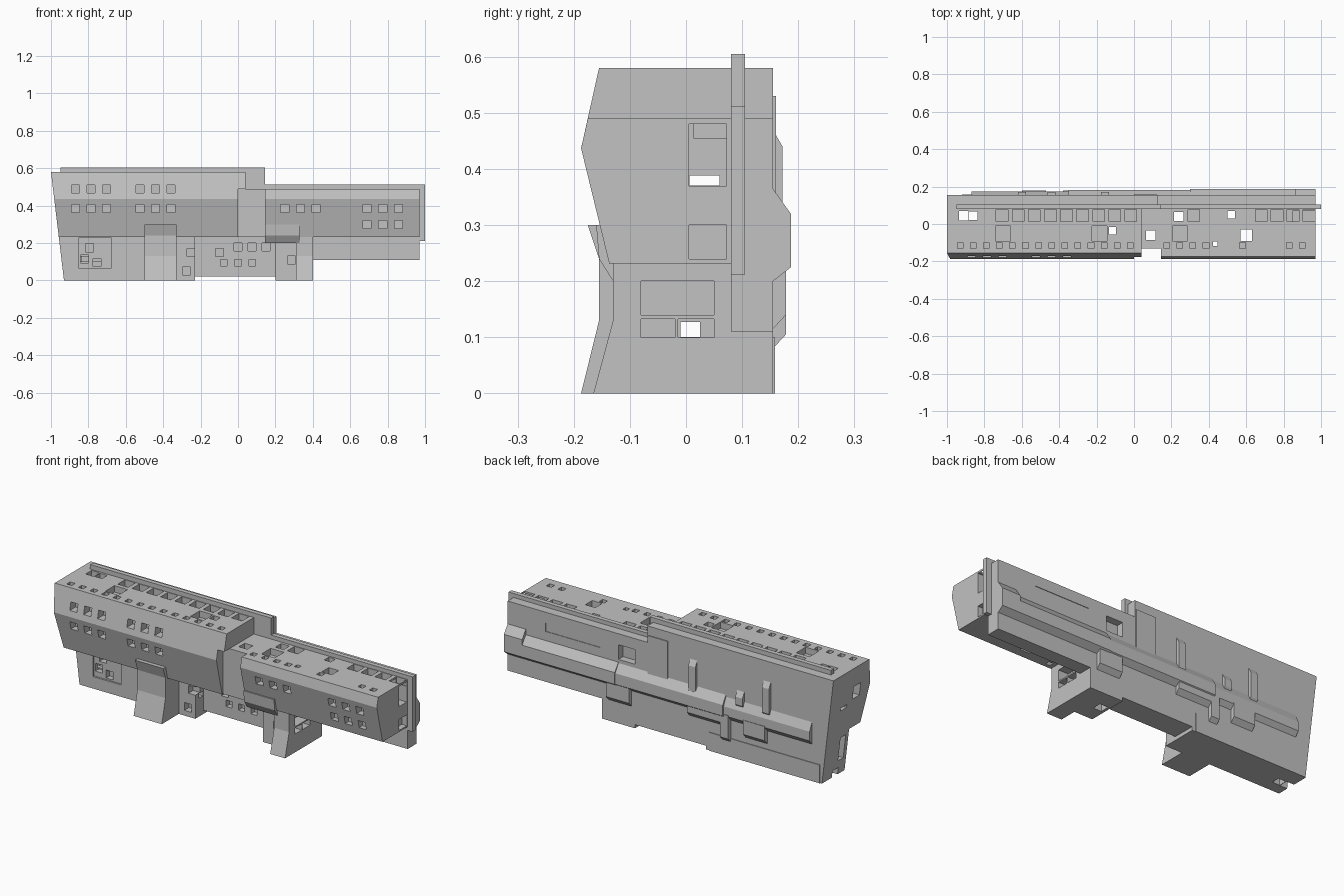
import bpy
import bmesh

cube = bpy.data.objects.get("Cube")
if cube:
    bpy.data.objects.remove(cube, do_unlink=True)

grey = bpy.data.materials.new("concrete grey")
grey.use_nodes = True
grey.diffuse_color = (0.54, 0.54, 0.54, 1)
grey.node_tree.nodes["Principled BSDF"].inputs["Base Color"].default_value = grey.diffuse_color

# Shared levels (z), wall planes (y) and stations (x)
TALL_ROOF, LOW_ROOF, BELT, SKIRT, GROUND = 0.58, 0.49, 0.437, 0.232, 0
BACK, NOSE, WALL, END_WALL, RECESS = 0.155, -0.187, -0.13, -0.04, 0.03
OUTSIDE, INSIDE = 0.3, -0.13
LEFT, RIGHT = -1, 0.97
TALL_END, LOW_START = 0.04, 0.145
BUTTRESS_START, BUTTRESS_END = -0.5, -0.33
END_BLOCK_END, LEG_START, FLARE_START, LEG_END = -0.23, 0.2, 0.31, 0.4
END_LEAN = 0.12
WINDOW, WINDOW_STEP = 0.043, 0.084


def span(centre, width):
    return centre - width / 2, centre + width / 2


def row(start, step, count):
    return [start + step * i for i in range(count)]


def finish(name, bm):
    bmesh.ops.recalc_face_normals(bm, faces=bm.faces)
    mesh = bpy.data.meshes.new(name)
    bm.to_mesh(mesh)
    bm.free()
    mesh.materials.append(grey)
    obj = bpy.data.objects.new(name, mesh)
    bpy.context.collection.objects.link(obj)
    return obj


def add_prism(bm, profile, start, end, lean=0):
    """Extrude a (y, z) profile along x; lean slopes the start face inward."""
    first = [bm.verts.new((start + (TALL_ROOF - z) * lean, y, z)) for y, z in profile]
    last = [bm.verts.new((end, y, z)) for y, z in profile]
    bm.faces.new(first)
    bm.faces.new(reversed(last))
    for i in range(len(profile)):
        bm.faces.new((first[i - 1], last[i - 1], last[i], first[i]))


def add_box(bm, x, y, z):
    front, back = y
    bottom, top = z
    add_prism(bm, [(front, bottom), (back, bottom), (back, top), (front, top)], *x)


def prism(name, profile, start, end, lean=0):
    bm = bmesh.new()
    add_prism(bm, profile, start, end, lean)
    return finish(name, bm)


def box(name, x, y, z):
    bm = bmesh.new()
    add_box(bm, x, y, z)
    return finish(name, bm)


def upper_profile(roof, brow):
    """Wedge-fronted section that leans out to the belt and back in below."""
    return [(BACK, roof), (brow, roof), (NOSE, BELT), (-0.137, SKIRT), (BACK, SKIRT)]


def flared_profile(front, top, foot, back):
    """Upright section whose foot kicks forward."""
    return [(back, top), (front, top), (front, -WALL), (foot, GROUND), (back, GROUND)]


# Main volumes
bodies = [
    prism("tall_upper_block", upper_profile(TALL_ROOF, WALL - 0.025), LEFT, TALL_END, END_LEAN),
    prism("low_upper_block", upper_profile(LOW_ROOF, -0.175), LOW_START, RIGHT),
    box("link_block", (TALL_END, LOW_START), (WALL, BACK), (SKIRT, LOW_ROOF)),
    prism("lower_end_block", [(BACK, SKIRT), (END_WALL, SKIRT), (END_WALL, GROUND), (BACK, GROUND)],
          LEFT, END_BLOCK_END, END_LEAN),
    box("lower_middle_block", (END_BLOCK_END, LEG_START), (RECESS, BACK), (0.02, SKIRT)),
    box("leg_side_block", (LEG_START, FLARE_START), (-0.07, BACK), (GROUND, SKIRT)),
    prism("lower_leg", flared_profile(WALL, SKIRT, -0.165, BACK), FLARE_START, LEG_END),
    box("lower_rear_wall", (LEG_END, RIGHT), (0.08, BACK), (0.11, SKIRT)),
]

# Openings, gathered in one cutter
cut = bmesh.new()


def front_window(x, z, inner, size=WINDOW):
    add_box(cut, span(x, size), (-OUTSIDE, inner), span(z, size))


# Front windows on the upper blocks
for first in (-0.87, -0.525):
    for x in row(first, WINDOW_STEP, 3):
        for z in (LOW_ROOF, 0.385):
            front_window(x, z, INSIDE)
for x in row(0.25, WINDOW_STEP, 3):
    front_window(x, 0.385, INSIDE)
for x in row(0.69, WINDOW_STEP, 3):
    front_window(x, 0.385, INSIDE)
    front_window(x, 0.3, -0.12)

# Recessed front panel with windows, then the small lower windows
add_box(cut, (-0.85, -0.68), (-OUTSIDE, END_WALL + 0.01), (0.065, SKIRT - 0.002))
for x, z in ((-0.795, 0.175), (-0.82, 0.115), (-0.755, 0.095), (-0.275, 0.05), (-0.25, 0.15)):
    front_window(x, z, 0)
front_window(0.285, 0.11, END_WALL)
front_window(-0.1, 0.15, 0.06)
for x in row(-0.075, 0.075, 3):
    front_window(x, 0.095, 0.06, 0.035)
    front_window(x + 0.075, 0.18, 0.06)

# Stepped corner of the tall block beside the link
add_box(cut, (0, TALL_END + 0.01), (-OUTSIDE, WALL), (GROUND, LOW_ROOF))


# Roof skylights: a wide rear row, three large ones, a small front row
def skylight(x, y, size):
    roof = TALL_ROOF if x < TALL_END else LOW_ROOF
    add_box(cut, span(x, size), span(y, size), (roof - 0.035, roof + 0.02))


for x in row(-0.705, 0.086, 9) + row(0.68, 0.085, 4) + [0.32]:
    skylight(x, 0.045, 0.063)
for x in (-0.7, -0.185, 0.245):
    skylight(x, -0.05, 0.08)
for x in row(-0.93, 0.07, 14) + row(0.175, 0.07, 4) + [0.58, 0.83, 0.9]:
    skylight(x, -0.115, 0.03)

# Shafts running from roof to underside
for x, y, size in ((-0.91, 0.045, 0.05), (-0.86, 0.045, 0.045), (0.24, 0.04, 0.05),
                   (0.6, -0.06, 0.06), (0.09, -0.06, 0.05), (-0.115, -0.035, 0.04),
                   (0.52, 0.05, 0.04), (0.435, -0.105, 0.025)):
    add_box(cut, span(x, size), span(y, size), (LEFT, -LEFT))

# End openings and the lengthwise passages
for x, y, z in (
        ((0.85, 1.1), (0.005, 0.072), (0.37, 0.48)),
        ((0.94, 1.1), (0.005, 0.072), (0.24, 0.3)),
        ((0.34, 0.41), (-0.08, 0.05), (0.14, 0.2)),
        ((0.36, 0.41), (-0.08, -0.02), (0.1, 0.133)),
        ((0.36, 0.41), (-0.014, 0.05), (0.1, 0.133)),
        ((-1.1, 1.1), (0.006, 0.06), (0.371, 0.388)),
        ((-1.1, 0.41), (-0.01, 0.025), (0.101, 0.127)),
        ((-1.1, -0.93), (-0.1, -0.04), (0.4, 0.47)),
        ((-1.1, -0.9), (-0.015, 0.03), (0.08, 0.21))):
    add_box(cut, x, y, z)

# Rear window and shallow rear panel
add_box(cut, span(0.25, 0.1), (0.115, OUTSIDE), (0.35, 0.43))
add_box(cut, (0.41, 0.74), (0.152, OUTSIDE), (0.385, 0.43))

# Cut every body, keep the result and drop the cutter
cutter = finish("opening_cutter", cut)
cutter.hide_render = True
for body in bodies:
    modifier = body.modifiers.new("openings", 'BOOLEAN')
    modifier.operation = 'DIFFERENCE'
    modifier.solver = 'EXACT'
    modifier.use_self = True
    modifier.object = cutter
graph = bpy.context.evaluated_depsgraph_get()
meshes = [bpy.data.meshes.new_from_object(body.evaluated_get(graph)) for body in bodies]
for body, mesh in zip(bodies, meshes):
    body.modifiers.clear()
    body.data = mesh
bpy.data.objects.remove(cutter, do_unlink=True)

# Flared buttress at the front and the shelf over the leg
prism("front_buttress", flared_profile(-BACK, 0.24, NOSE, END_WALL), BUTTRESS_START, BUTTRESS_END)
prism("buttress_cap", [(WALL, 0.3), (-0.175, 0.3), (-BACK, 0.24), (WALL, 0.24)],
      BUTTRESS_START, BUTTRESS_END)
prism("front_shelf", [(-0.07, 0.3), (-0.16, 0.3), (-BACK, 0.24), (WALL, 0.2), (-0.07, 0.2)],
      LOW_START, -BUTTRESS_END)

# Long parapet walls standing above both roofs
PARAPET = (0.08, 0.105)
box("tall_parapet", (-0.95, LOW_START), PARAPET, (TALL_ROOF, 0.605))
box("parapet_drop", (0.125, LOW_START), PARAPET, (LOW_ROOF, TALL_ROOF))
box("tall_rear_wall", (TALL_END, 0.125), (0.08, BACK), (LOW_ROOF, TALL_ROOF))
box("low_parapet", (0.125, RIGHT), PARAPET, (LOW_ROOF, 0.512))
box("end_fin", (RIGHT, -LEFT), PARAPET, (0.212, 0.512))


def rear_bulge(name, start, end, out, low, high, slope):
    """Rear projection with a sloped top and a chamfered underside."""
    prism(name, [(BACK, high), (out, high - slope), (out, low + 0.025), (BACK, low)], start, end)


# Projecting rear ledge, deeper toward the low end
for part, start, end, out, high in (("low_end", 0.86, RIGHT, -NOSE, 0.365),
                                    ("main", 0.3, 0.86, -NOSE, 0.335),
                                    ("middle", -0.35, 0.3, 0.183, 0.33),
                                    ("tall_end", -0.87, -0.35, 0.175, 0.32)):
    rear_bulge("rear_ledge_" + part, start, end, out, 0.2, high, 0.045)

# Lower rear boxes, pilasters and panels
for part, start, end, low in (("leg", 0.22, 0.36, 0.115), ("middle", -0.33, -0.13, 0.16),
                              ("drop", -0.38, -0.33, 0.08), ("end", -0.6, -0.47, 0.13)):
    rear_bulge("lower_rear_box_" + part, start, end, 0.178, low, SKIRT, 0)
for part, x, top in (("inner", -0.155, 0.47), ("middle", -0.44, 0.375), ("outer", -0.6, 0.47)):
    rear_bulge("rear_pilaster_" + part, *span(x, WINDOW), 0.172, 0.28, top, 0.03)
box("rear_panel", (0, 0.12), (BACK, 0.16), (0.31, 0.53))
box("rear_base_plate", (-0.92, -0.25), (BACK, 0.159), (GROUND, 0.1))
